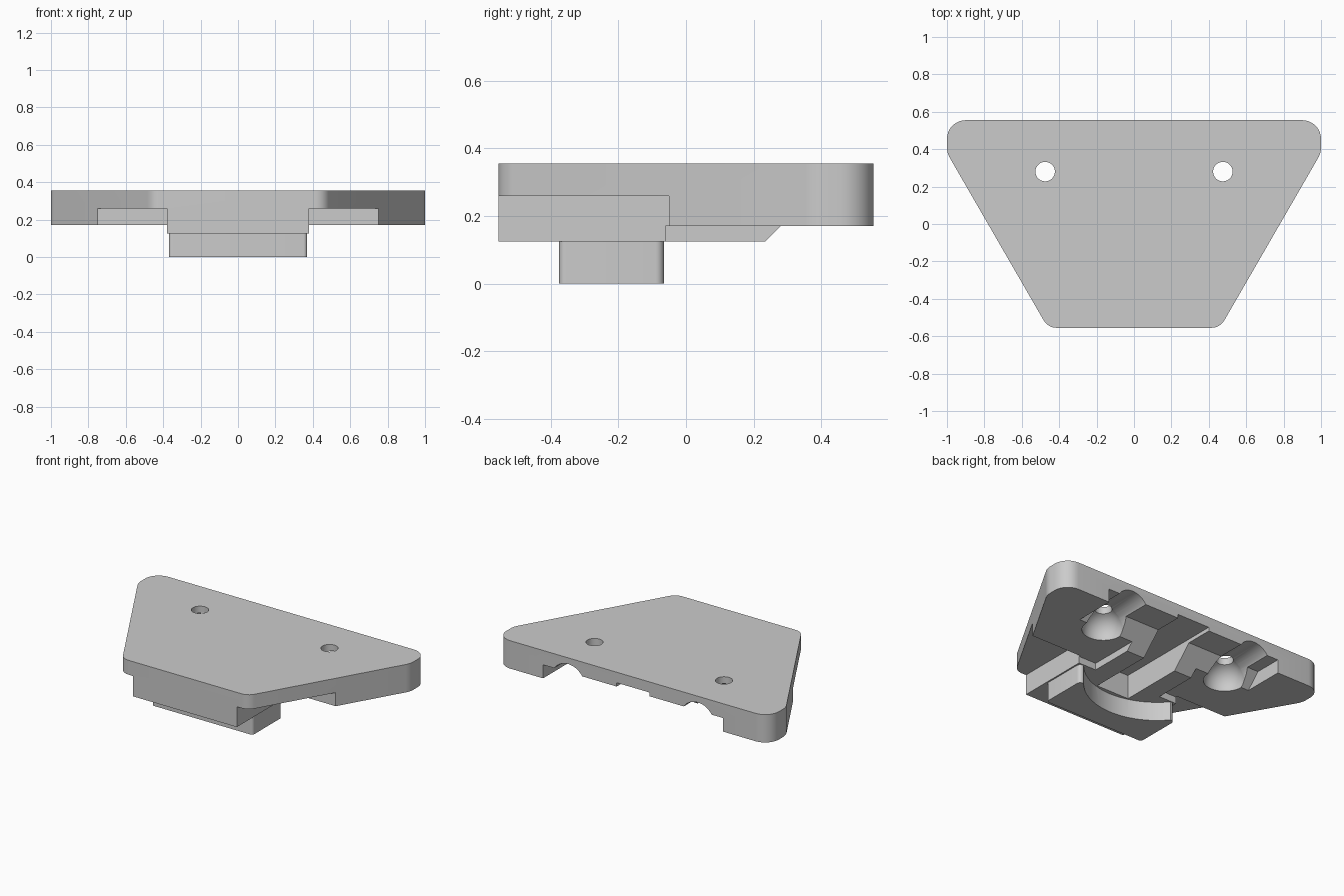
import bpy, bmesh, math
from mathutils import Vector, Matrix

cube = bpy.data.objects.get("Cube")
if cube:
    bpy.data.objects.remove(cube, do_unlink=True)

grey = bpy.data.materials.new("plain grey")
grey.use_nodes = True
colour = (0.6, 0.6, 0.6, 1)
grey.diffuse_color = colour
grey.node_tree.nodes["Principled BSDF"].inputs["Base Color"].default_value = colour


def finish(name, bm):
    bmesh.ops.recalc_face_normals(bm, faces=bm.faces)
    mesh = bpy.data.meshes.new(name)
    bm.to_mesh(mesh)
    bm.free()
    mesh.materials.append(grey)
    ob = bpy.data.objects.new(name, mesh)
    bpy.context.collection.objects.link(ob)
    return ob


def rounded(corners, steps=8):
    """Round each (x, y, radius) corner of a convex outline."""
    out = []
    for i, (x, y, r) in enumerate(corners):
        p = Vector((x, y))
        a = (Vector(corners[i - 1][:2]) - p).normalized()
        b = (Vector(corners[(i + 1) % len(corners)][:2]) - p).normalized()
        half = a.angle(b) / 2
        centre = p + (a + b).normalized() * (r / math.sin(half))
        start = (p + a * (r / math.tan(half)) - centre).normalized()
        end = (p + b * (r / math.tan(half)) - centre).normalized()
        out += [centre + start.slerp(end, k / steps) * r for k in range(steps + 1)]
    return out


def prism(name, outline, low, high, place=lambda u, v, w: (u, v, w)):
    bm = bmesh.new()
    rings = [[bm.verts.new(place(u, v, w)) for u, v in outline] for w in (low, high)]
    bm.faces.new(rings[0])
    bm.faces.new(rings[1])
    n = len(outline)
    for i in range(n):
        j = (i + 1) % n
        bm.faces.new((rings[0][i], rings[0][j], rings[1][j], rings[1][i]))
    return finish(name, bm)


def box(name, x0, x1, y0, y1, z0, z1):
    return prism(name, [(x0, y0), (x1, y0), (x1, y1), (x0, y1)], z0, z1)


def rod(name, radius, start, end):
    start, end = Vector(start), Vector(end)
    axis = end - start
    bm = bmesh.new()
    turn = Vector((0, 0, 1)).rotation_difference(axis).to_matrix().to_4x4()
    bmesh.ops.create_cone(bm, cap_ends=True, segments=64, radius1=radius, radius2=radius,
                          depth=axis.length, matrix=Matrix.Translation((start + end) / 2) @ turn)
    return finish(name, bm)


def ball(name, radius, centre):
    bm = bmesh.new()
    bmesh.ops.create_uvsphere(bm, u_segments=48, v_segments=24, radius=radius,
                              matrix=Matrix.Translation(centre))
    return finish(name, bm)


def combine(target, tool, operation="DIFFERENCE"):
    tool.hide_render = True
    mod = target.modifiers.new(tool.name, "BOOLEAN")
    mod.operation, mod.solver, mod.object = operation, "EXACT", tool
    bpy.context.view_layer.objects.active = target
    bpy.ops.object.modifier_apply(modifier=mod.name)
    bpy.data.objects.remove(tool, do_unlink=True)


# Tapered plate, full height before the underside is carved
half = [(0.46, -0.555, 0.08), (1, 0.38, 0.12), (1, 0.555, 0.1)]
outline = half + [(-x, y, r) for x, y, r in reversed(half)]
body = prism("mounting_plate", rounded(outline), 0.125, 0.355)

# Stepped underside on both sides
for s in (-1, 1):
    combine(body, box("front_step", *sorted((s * 0.38, s * 1.2)), -1, -0.05, 0, 0.26))
    combine(body, box("side_step", *sorted((s * 0.25, s * 1.2)), -0.06, 1, 0, 0.17))

# Rear recess with a sloped front wall, and the central slot
combine(body, prism("rear_recess", [(0.16, 0.05), (0.37, 0.26), (0.8, 0.26), (0.8, 0.05)],
                    -0.66, 0.66, lambda u, v, w: (w, u, v)))
combine(body, box("central_slot", -0.12, 0.12, -0.2, 0.8, 0.05, 0.285))

# Round pockets, their channels to the back, and the through holes
for s in (-1, 1):
    x, y, z = s * 0.475, 0.28, 0.19
    combine(body, ball("pocket", 0.13, (x, y, z)))
    combine(body, rod("channel", 0.124, (x, y, z), (x, 0.8, z)))
    combine(body, rod("hole", 0.052, (x, y, z), (x, y, 0.5)))

# Foot with a curved hollow along its back
foot = prism("foot", rounded([(-0.37, -0.375, 0.02), (0.37, -0.375, 0.02),
                              (0.37, -0.065, 0.025), (-0.37, -0.065, 0.025)]), 0, 0.14)
combine(foot, rod("hollow", 0.441, (0, 0.216, -0.1), (0, 0.216, 0.3)))
combine(body, foot, "UNION")

bpy.ops.object.select_all(action="DESELECT")
body.select_set(True)
bpy.context.view_layer.objects.active = body
bpy.ops.object.shade_smooth_by_angle(angle=math.radians(30))
